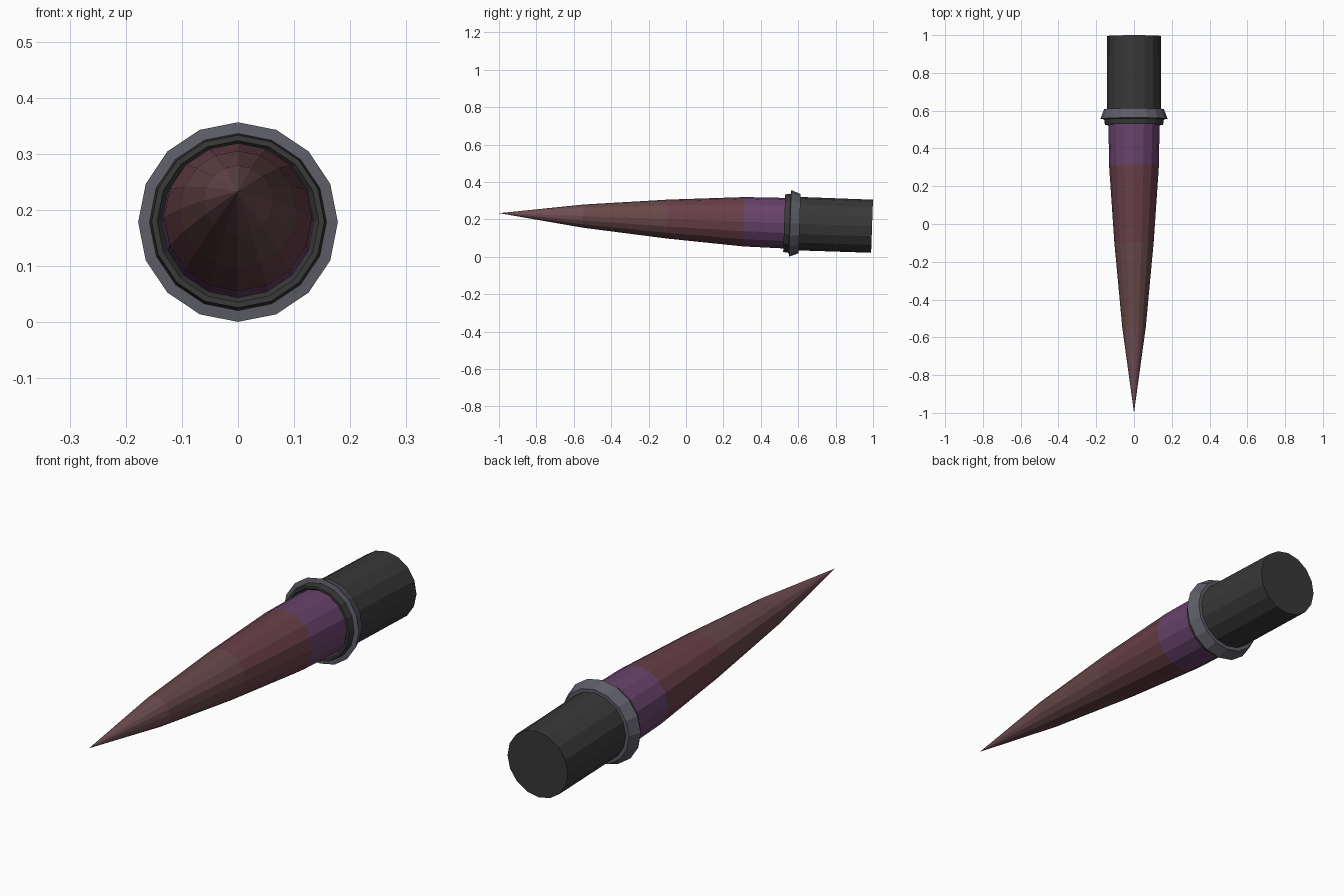
import bpy, bmesh, math
from mathutils import Matrix

if "Cube" in bpy.data.objects:
    bpy.data.objects.remove(bpy.data.objects["Cube"])

SIDES = 16
# The whole marker leans slightly: its axis drops toward the back
TILT = Matrix.Translation((0, 0.57, 0.178)) @ Matrix.Rotation(-0.035, 4, 'X') @ Matrix.Translation((0, -0.57, 0))


def material(name, rgb):
    m = bpy.data.materials.new(name)
    m.diffuse_color = (*rgb, 1)
    m.use_nodes = True
    m.node_tree.nodes["Principled BSDF"].inputs["Base Color"].default_value = m.diffuse_color
    return m


def lathe(name, profile, mats, closed=False):
    """Spin (y, radius) points round the long axis; one material per band."""
    bm = bmesh.new()
    rings = []
    for y, r in profile:
        if r == 0:
            rings.append([bm.verts.new((0, y, 0))] * SIDES)
        else:
            angles = [2 * math.pi * i / SIDES for i in range(SIDES)]
            rings.append([bm.verts.new((r * math.sin(a), y, r * math.cos(a))) for a in angles])
    pairs = list(zip(rings, rings[1:]))
    if closed:
        pairs.append((rings[-1], rings[0]))
    for k, (a, b) in enumerate(pairs):
        for i in range(SIDES):
            j = (i + 1) % SIDES
            corners = list(dict.fromkeys((a[i], a[j], b[j], b[i])))
            bm.faces.new(corners).material_index = min(k, len(mats) - 1)
    if not closed:
        # flat caps on open ends
        for k in (0, -1):
            if profile[k][1] > 0:
                bm.faces.new(rings[k]).material_index = 0 if k == 0 else len(mats) - 1
    bmesh.ops.recalc_face_normals(bm, faces=bm.faces)
    bm.transform(TILT)
    mesh = bpy.data.meshes.new(name)
    bm.to_mesh(mesh)
    bm.free()
    for m in mats:
        mesh.materials.append(m)
    obj = bpy.data.objects.new(name, mesh)
    bpy.context.collection.objects.link(obj)
    return obj


rose = material("tip_rose", (0.16, 0.075, 0.085))
brown = material("brown_red", (0.14, 0.065, 0.065))
wine = material("wine_red", (0.14, 0.05, 0.065))
purple = material("purple", (0.14, 0.055, 0.15))
dark = material("dark_grey", (0.04, 0.04, 0.04))
steel = material("blue_grey", (0.11, 0.11, 0.135))

# Tapered spike in four colour bands
lathe("spike", [(-1.0, 0), (-0.55, 0.062), (-0.1, 0.104), (0.31, 0.132), (0.58, 0.136)],
      [rose, brown, wine, purple])

# Dark socket collar with a recessed front lip
lathe("collar", [(0.54, 0.134), (0.525, 0.144), (0.525, 0.154), (0.555, 0.158), (0.58, 0.158), (0.58, 0.134)],
      [dark], closed=True)

# Flared guard ring
lathe("guard_ring", [(0.553, 0.150), (0.557, 0.178), (0.608, 0.158), (0.608, 0.138)],
      [steel], closed=True)

# Straight handle with flat back
lathe("handle", [(0.57, 0.143), (0.995, 0.142)], [dark])
